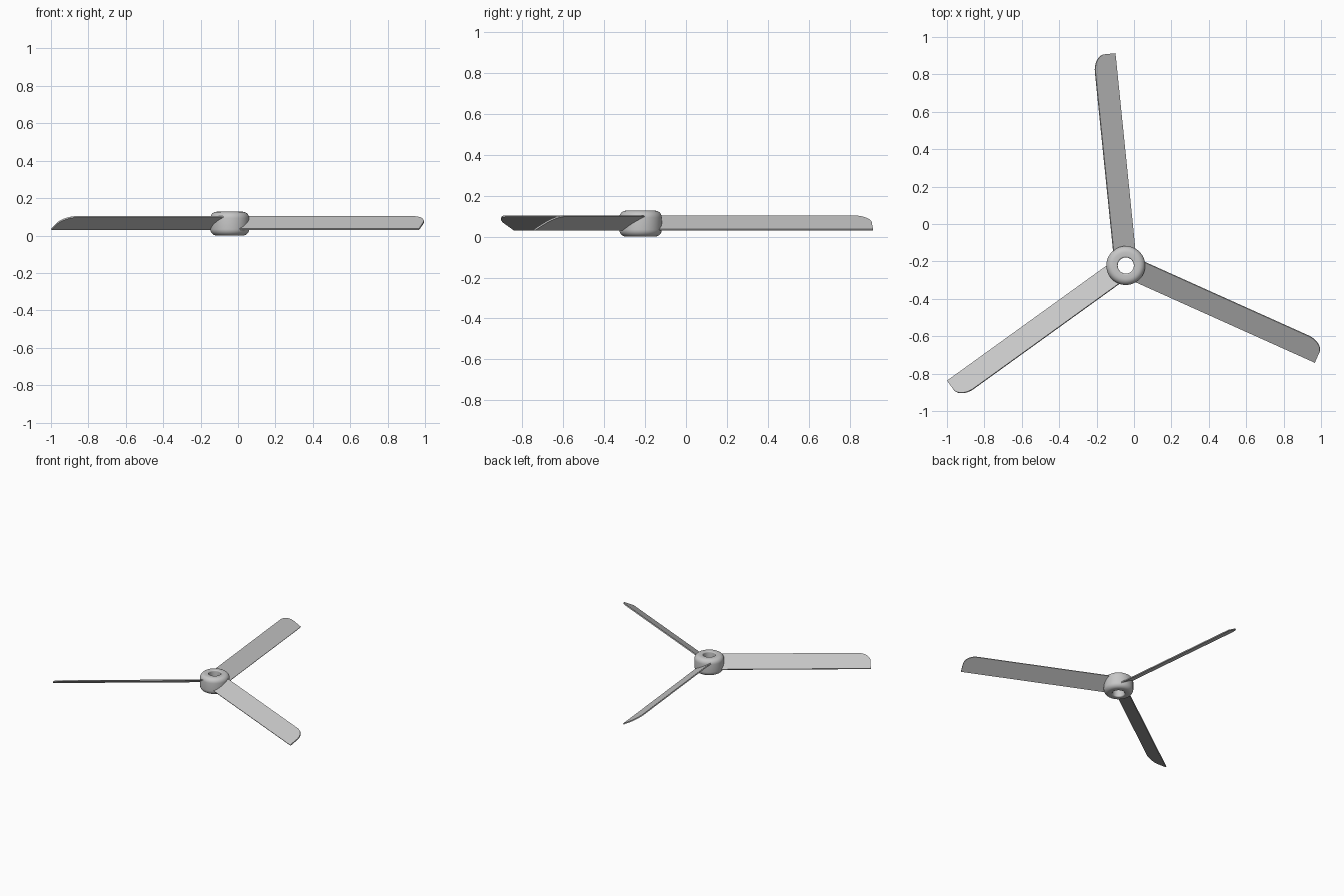
import bpy, bmesh, math
from mathutils import Matrix, Vector

cube = bpy.data.objects.get("Cube")
if cube:
    bpy.data.objects.remove(cube, do_unlink=True)

# Material
grey = bpy.data.materials.new("light_grey")
grey.use_nodes = True
colour = (0.57, 0.57, 0.57, 1)
grey.diffuse_color = colour
grey.node_tree.nodes["Principled BSDF"].inputs["Base Color"].default_value = colour

CENTRE = Vector((-0.044, -0.222, 0))
HEIGHT = 0.127


def finish(bm, name, matrix):
    bmesh.ops.recalc_face_normals(bm, faces=bm.faces)
    mesh = bpy.data.meshes.new(name)
    bm.to_mesh(mesh)
    bm.free()
    mesh.materials.append(grey)
    obj = bpy.data.objects.new(name, mesh)
    bpy.context.collection.objects.link(obj)
    obj.matrix_world = matrix
    return obj


def corner(r, z, radius, start):
    """Quarter arc of the hub profile, running counter-clockwise."""
    angles = [math.radians(start + 90 * i / 6) for i in range(7)]
    return [(r + radius * math.cos(a), z + radius * math.sin(a)) for a in angles]


# Hub: a ring with rounded rims and an open bore
OUTER, BORE, BIG, SMALL = 0.104, 0.043, 0.034, 0.008
profile = (corner(OUTER - BIG, BIG, BIG, -90)
           + corner(OUTER - BIG, HEIGHT - BIG, BIG, 0)
           + corner(BORE + SMALL, HEIGHT - SMALL, SMALL, 90)
           + corner(BORE + SMALL, SMALL, SMALL, 180))
SIDES = 48
bm = bmesh.new()
rings = []
for i in range(SIDES):
    a = math.tau * i / SIDES
    rings.append([bm.verts.new((r * math.cos(a), r * math.sin(a), z)) for r, z in profile])
for i, ring in enumerate(rings):
    nxt = rings[(i + 1) % SIDES]
    for j in range(len(profile)):
        k = (j + 1) % len(profile)
        bm.faces.new((ring[j], nxt[j], nxt[k], ring[k]))
hub = finish(bm, "hub", Matrix.Translation(CENTRE))
bpy.ops.object.select_all(action="DESELECT")
bpy.context.view_layer.objects.active = hub
hub.select_set(True)
bpy.ops.object.shade_smooth_by_angle(angle=math.radians(40))

# Blades: thin pitched boards, the raised edge rounded off at the tip
ROOT, TIP, HALF, THICK = 0.07, 1.135, 0.067, 0.008
outline = [(ROOT, -HALF), (TIP, -HALF)]
for i in range(11):
    a = math.radians(9 * i)
    outline.append((TIP - 0.09 + 0.09 * math.cos(a), HALF - 0.07 + 0.07 * math.sin(a)))
outline.append((ROOT, HALF))

for n in range(3):
    bm = bmesh.new()
    face = bm.faces.new([bm.verts.new((x, y, -THICK / 2)) for x, y in outline])
    out = bmesh.ops.extrude_face_region(bm, geom=[face])
    top = [v for v in out["geom"] if isinstance(v, bmesh.types.BMVert)]
    bmesh.ops.translate(bm, verts=top, vec=(0, 0, THICK))
    matrix = (Matrix.Translation(CENTRE + Vector((0, 0, 0.067)))
              @ Matrix.Rotation(math.radians(95.8 + 120 * n), 4, "Z")
              @ Matrix.Rotation(math.radians(30), 4, "X"))
    finish(bm, f"blade_{n + 1}", matrix)
